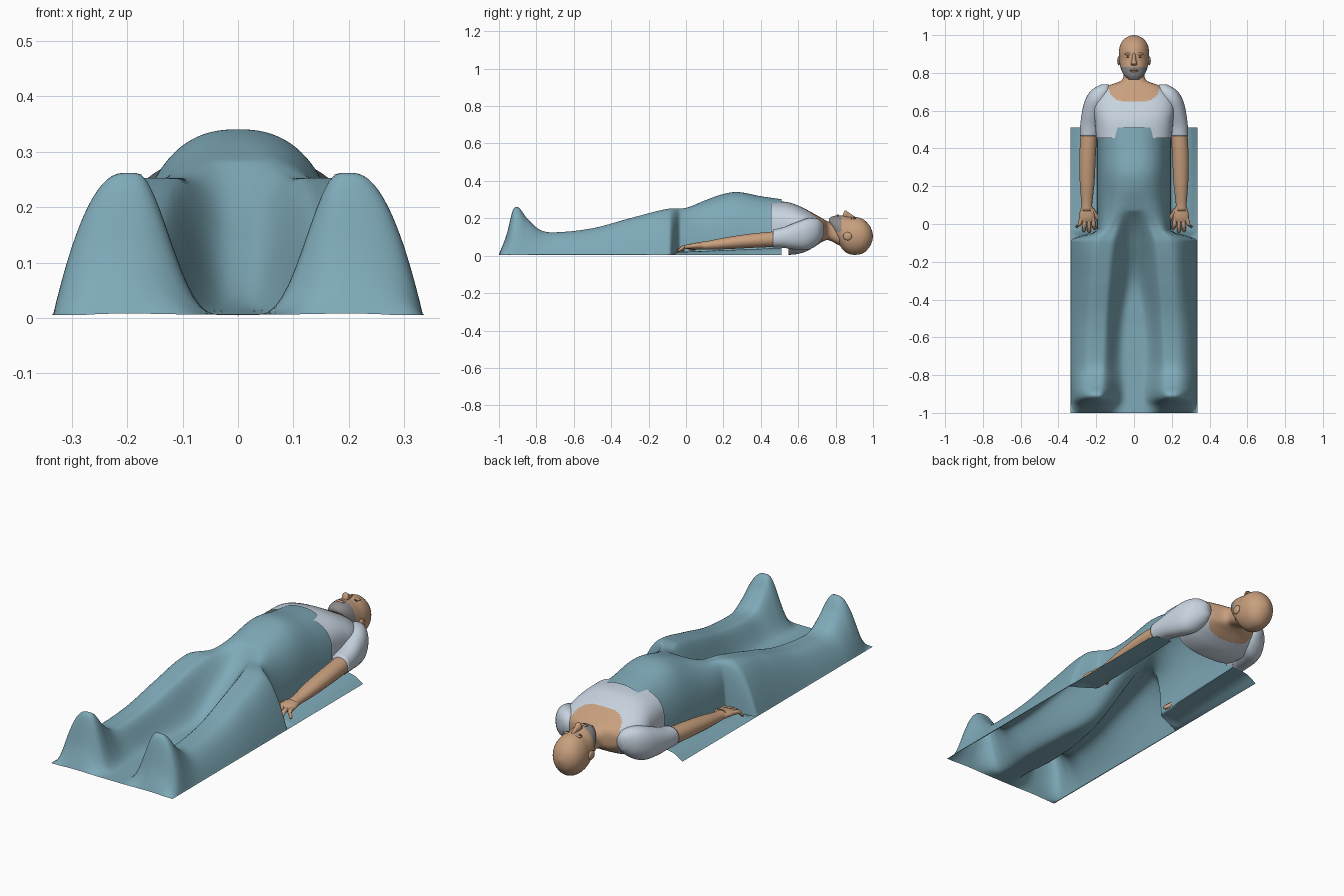
import bpy, bmesh, math
from mathutils import Vector

if "Cube" in bpy.data.objects:
    bpy.data.objects.remove(bpy.data.objects["Cube"])


def material(name, rgb):
    mat = bpy.data.materials.new(name)
    mat.use_nodes = True
    colour = (*rgb, 1)
    mat.diffuse_color = colour
    mat.node_tree.nodes["Principled BSDF"].inputs["Base Color"].default_value = colour
    return mat


TEAL = material("teal blanket", (.21, .40, .48))
WHITE = material("pale shirt", (.57, .65, .74))
SKIN = material("skin", (.58, .35, .21))
STUBBLE = material("grey stubble", (.26, .25, .25))
DARK = material("dark brown", (.17, .10, .07))


def track(keys, y):
    """Smooth interpolation of rows (y, value, value...) at y."""
    y = min(max(y, keys[0][0]), keys[-1][0])
    i = 0
    while i < len(keys) - 2 and y > keys[i + 1][0]:
        i += 1
    a, b = keys[i], keys[i + 1]
    before, after = keys[max(i - 1, 0)], keys[min(i + 2, len(keys) - 1)]
    span = b[0] - a[0]
    t = (y - a[0]) / span
    out = []
    for k in range(1, len(a)):
        m0 = (b[k] - before[k]) / (b[0] - before[0]) * span
        m1 = (after[k] - a[k]) / (after[0] - a[0]) * span
        d = b[k] - a[k]
        out.append(a[k] + t * (m0 + t * (3 * d - 2 * m0 - m1 + t * (m0 + m1 - 2 * d))))
    return out


def smooth(t):
    t = min(max(t, 0), 1)
    return t * t * (3 - 2 * t)


def finish(bm, name, mats, rule=None):
    mesh = bpy.data.meshes.new(name)
    for mat in mats:
        mesh.materials.append(mat)
    for face in bm.faces:
        face.smooth = True
        if rule:
            face.material_index = int(rule(face.calc_center_median()))
    bm.to_mesh(mesh)
    bm.free()
    obj = bpy.data.objects.new(name, mesh)
    bpy.context.collection.objects.link(obj)
    return obj


def loft(name, keys, mats, rule=None, steps=20, sides=20, power=2.0, side=1, cap=True,
         opening=None):
    """Rounded sections along y; each key is (y, x, z, half width, half height)."""
    bm = bmesh.new()
    rings = []
    for i in range(steps + 1):
        y = keys[0][0] + (keys[-1][0] - keys[0][0]) * i / steps
        x, z, rx, rz = track(keys, y)
        ring = []
        for j in range(sides):
            a = math.tau * j / sides
            c, s = math.cos(a), math.sin(a)
            px = math.copysign(abs(c) ** (2 / power), c)
            pz = math.copysign(abs(s) ** (2 / power), s)
            ring.append(bm.verts.new((side * x + rx * px, y, z + rz * pz)))
        rings.append(ring)
    for r, q in zip(rings, rings[1:]):
        for j in range(sides):
            k = (j + 1) % sides
            bm.faces.new((r[j], r[k], q[k], q[j]))
    if cap:
        bm.faces.new(rings[0])
        bm.faces.new(rings[-1])
    bmesh.ops.recalc_face_normals(bm, faces=bm.faces)
    if opening:
        gone = [f for f in bm.faces if opening(f.calc_center_median())]
        bmesh.ops.delete(bm, geom=gone, context="FACES")
    return finish(bm, name, mats, rule)


def ellipsoid(name, centre, radii, mat):
    bm = bmesh.new()
    bmesh.ops.create_uvsphere(bm, u_segments=16, v_segments=10, radius=1)
    for v in bm.verts:
        v.co = Vector(centre) + Vector(v.co[k] * radii[k] for k in range(3))
    return finish(bm, name, [mat])


# Blanket: crest height along the body
CREST = [(-1, .008), (-.96, .11), (-.925, .245), (-.895, .257), (-.85, .2), (-.78, .138),
         (-.7, .125), (-.5, .147), (-.3, .2), (-.1, .25), (0, .256), (.1, .295),
         (.2, .33), (.28, .34), (.4, .318), (.51, .302)]
# Valley height, valley half width, crest inner and outer edge
VALLEY = [(-1, .006, .03, .2, .2), (-.92, .006, .03, .185, .205), (-.85, .006, .03, .175, .215),
          (-.7, .006, .04, .165, .22), (-.5, .01, .03, .155, .21),
          (-.3, .035, 0, .14, .2), (-.1, .15, 0, .12, .18), (0, .22, 0, .09, .11),
          (.1, .31, 0, .05, .03), (.2, .4, 0, .02, 0), (.51, .4, 0, .02, 0)]
EDGE, FLOOR, ROWS, HALF = .337, .005, 240, 50


def blanket_height(x, y, width, torso):
    crest = track(CREST, y)[0]
    valley, start, inner, outer = track(VALLEY, y)
    valley = min(valley, crest)
    outer = max(outer, 0)
    h = crest
    if x < inner:
        h = valley + (crest - valley) * smooth((x - start) / (inner - start)) ** 1.5
    if x > outer:
        t = min((x - outer) / (width - outer), 1)
        h = min(h, crest * (1 - t ** (2.1 + .3 * torso)) ** (1 - .6 * torso))
    # Low shelf under the arms, rolling down to the edge
    roll = max((x - .19) / (EDGE - .19), 0)
    shelf = torso * (.022 + .04 * max(y, 0)) * (1 - roll ** 4)
    return max(h, shelf, FLOOR)


bm = bmesh.new()
rows = []
for r in range(ROWS + 1):
    y = -1 + 1.51 * r / ROWS
    torso = smooth((y + .09) / .06)
    width = .335 + (.195 - .335) * torso
    row = []
    for i in range(-HALF, HALF + 1):
        f = abs(i) / HALF
        if f < .8:
            x = width * math.sin(f / .8 * math.pi / 2)
        else:
            x = width + (EDGE - width) * (f - .8) / .2
        row.append(bm.verts.new((math.copysign(x, i), y, blanket_height(x, y, width, torso))))
    rows.append(row)
for low, high in zip(rows, rows[1:]):
    for i in range(2 * HALF):
        bm.faces.new((low[i], low[i + 1], high[i + 1], high[i]))
finish(bm, "blanket", [TEAL])


# Shirt torso and neck, with a scooped neckline and an open lower back
def bare(p):
    depth = .1 if p.z > .13 else .065
    return p.y > .748 or abs(p.x / .135) ** 3 + abs((p.y - .748) / depth) ** 3 < 1


loft("torso_and_neck",
     [(.455, 0, .155, .2, .137), (.55, 0, .145, .208, .14), (.62, 0, .137, .215, .122),
      (.68, 0, .135, .195, .092), (.73, 0, .137, .14, .062), (.76, 0, .133, .066, .05),
      (.82, 0, .11, .056, .055)],
     [WHITE, SKIN], bare, steps=90, sides=80, power=2.6, cap=False,
     opening=lambda p: p.y < .55 and p.z < .09)

# Head with stubble over the jaw
loft("head",
     [(.764, 0, .183, .026, .016), (.785, 0, .166, .05, .045), (.81, 0, .145, .065, .07),
      (.84, 0, .122, .074, .092), (.87, 0, .109, .078, .099), (.91, 0, .106, .08, .101),
      (.95, 0, .104, .072, .089), (.98, 0, .104, .051, .059), (.994, 0, .104, .027, .031),
      (1, 0, .104, .004, .004)],
     [SKIN, STUBBLE], lambda p: p.y < .832 and p.z > .125, steps=56, sides=48)
loft("nose",
     [(.838, 0, .21, .012, .008), (.85, 0, .222, .017, .021), (.87, 0, .213, .011, .018),
      (.905, 0, .2, .007, .008)], [SKIN], steps=12, sides=14)
ellipsoid("lips", (0, .812, .214), (.024, .008, .006), SKIN)
ellipsoid("mouth_line", (0, .812, .217), (.02, .0018, .0045), DARK)

# Paired parts
FINGERS = {"index": (.218, .208, -.032), "middle": (.239, .237, -.047),
           "ring": (.26, .266, -.043), "little": (.278, .302, -.02)}
for label, s in (("left", 1), ("right", -1)):
    ellipsoid(label + "_ear", (s * .08, .864, .104), (.009, .024, .022), SKIN)
    ellipsoid(label + "_brow", (s * .031, .9, .2), (.02, .007, .006), SKIN)
    ellipsoid(label + "_closed_eye", (s * .031, .884, .198), (.012, .0018, .005), DARK)
    loft(label + "_sleeve",
         [(.465, .238, .092, .049, .048), (.52, .232, .097, .053, .055),
          (.6, .214, .107, .06, .076), (.66, .193, .118, .064, .084),
          (.71, .172, .132, .052, .064), (.738, .155, .138, .022, .03)],
         [WHITE], steps=30, sides=32, power=2.2, side=s)
    loft(label + "_arm",
         [(.07, .25, .054, .028, .02), (.1, .25, .054, .028, .022), (.22, .248, .067, .039, .032),
          (.35, .246, .08, .043, .038), (.5, .238, .09, .044, .042)],
         [SKIN], steps=28, sides=24, side=s)
    loft(label + "_palm",
         [(.008, .249, .046, .039, .011), (.03, .249, .05, .042, .016),
          (.06, .249, .052, .039, .018), (.1, .25, .053, .026, .019)],
         [SKIN], steps=14, sides=20, side=s)
    for finger, (root, tip, end) in FINGERS.items():
        loft(f"{label}_{finger}_finger",
             [(end, tip, .027, .003, .003), (end + .008, tip, .031, .0095, .009),
              (end * .3, (root + tip) / 2, .045, .0108, .011), (.035, root, .05, .011, .011)],
             [SKIN], steps=12, sides=12, side=s)
    loft(label + "_thumb",
         [(.006, .182, .031, .003, .003), (.014, .184, .034, .011, .009),
          (.045, .204, .043, .014, .012), (.085, .23, .051, .016, .014)],
         [SKIN], steps=12, sides=12, side=s)
